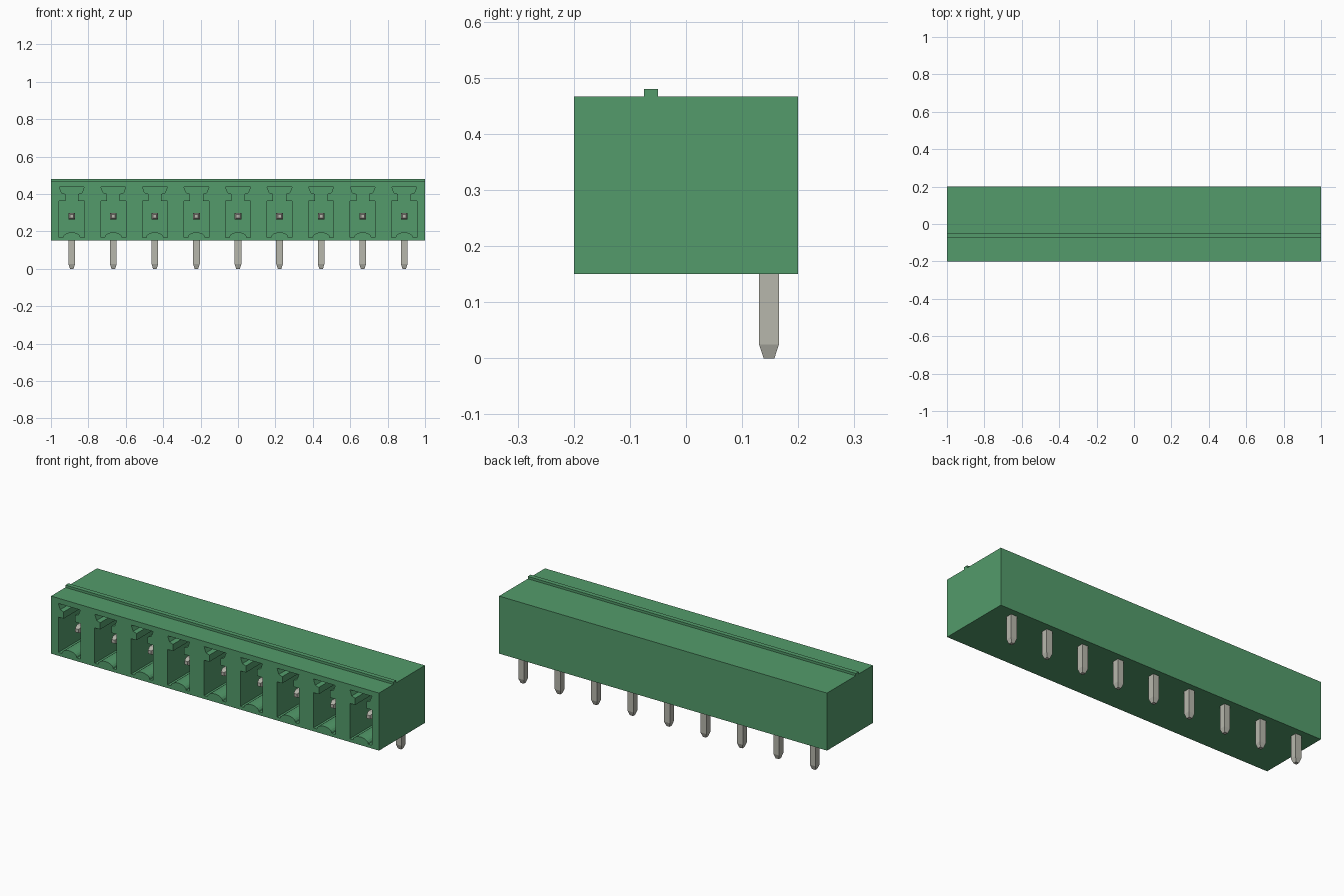
import bpy, bmesh, math

cube = bpy.data.objects.get("Cube")
if cube:
    bpy.data.objects.remove(cube, do_unlink=True)


def material(name, rgb):
    m = bpy.data.materials.new(name)
    m.use_nodes = True
    m.diffuse_color = (*rgb, 1)
    m.node_tree.nodes["Principled BSDF"].inputs["Base Color"].default_value = (*rgb, 1)
    return m


GREEN = material("green plastic", (0.087, 0.33, 0.147))
METAL = material("tinned metal", (0.475, 0.475, 0.415))

COUNT, PITCH = 9, 2 / 9
CENTRES = [(i - (COUNT - 1) / 2) * PITCH for i in range(COUNT)]
FRONT, BACK, BOTTOM, TOP = -0.2, 0.2, 0.15, 0.467
PIN_Y, PIN_Z = 0.148, 0.281


def add_loft(bm, rings):
    """Skin a closed solid through rings of equal point count."""
    loops = [[bm.verts.new(p) for p in ring] for ring in rings]
    n = len(loops[0])
    for a, b in zip(loops, loops[1:]):
        for i in range(n):
            j = (i + 1) % n
            bm.faces.new((a[i], a[j], b[j], b[i]))
    bm.faces.new(loops[0][::-1])
    bm.faces.new(loops[-1])


def finish_mesh(name, bm, mat):
    bmesh.ops.recalc_face_normals(bm, faces=bm.faces)
    me = bpy.data.meshes.new(name)
    bm.to_mesh(me)
    bm.free()
    me.materials.append(mat)
    return me


def add_object(name, me):
    ob = bpy.data.objects.new(name, me)
    bpy.context.collection.objects.link(ob)
    return ob


# Housing: side profile with the keying ridge, extruded along x
profile = [(FRONT, BOTTOM), (BACK, BOTTOM), (BACK, TOP), (-0.05, TOP),
           (-0.05, 0.48), (-0.075, 0.48), (-0.075, TOP), (FRONT, TOP)]
bm = bmesh.new()
add_loft(bm, [[(x, y, z) for y, z in profile] for x in (-1, 1)])
housing = add_object("housing", finish_mesh("housing", bm, GREEN))

# Socket outline: arched floor, wide chamber, narrow neck and flared slot
half = [(0.067, 0.168), (0.067, 0.363), (0.034, 0.363), (0.034, 0.400),
        (0.055, 0.407), (0.067, 0.438)]
arch = [(0.046 * math.cos(a), 0.168 + 0.027 * math.sin(a))
        for a in (math.pi * (1 - k / 10) for k in range(11))]
outline = half + [(-x, z) for x, z in reversed(half)] + arch
bm = bmesh.new()
for cx in CENTRES:
    add_loft(bm, [[(cx + x, y, z) for x, z in outline] for y in (FRONT - 0.05, 0.1)])
cutter = add_object("socket_cutter", finish_mesh("socket_cutter", bm, GREEN))
cutter.hide_render = True

# Cut the sockets and bake the result
cut = housing.modifiers.new("sockets", 'BOOLEAN')
cut.operation = 'DIFFERENCE'
cut.solver = 'EXACT'
cut.object = cutter
depsgraph = bpy.context.evaluated_depsgraph_get()
housing.data = bpy.data.meshes.new_from_object(housing.evaluated_get(depsgraph))
housing.modifiers.clear()
bpy.data.objects.remove(cutter, do_unlink=True)

# Pin: square bar with tapered ends, mitred at the right-angle bend
H, TIP = 0.0178, 0.0095
path = [  # y, z, half width, y share, z share
    (PIN_Y, 0.0, TIP, 1, 0), (PIN_Y, 0.025, H, 1, 0), (PIN_Y, PIN_Z, H, 1, 1),
    (-0.11, PIN_Z, H, 0, 1), (-0.135, PIN_Z, TIP, 0, 1)]
corners = [(-1, -1), (1, -1), (1, 1), (-1, 1)]
bm = bmesh.new()
add_loft(bm, [[(sx * h, y + s * h * a, z + s * h * b) for sx, s in corners]
              for y, z, h, a, b in path])
pin_mesh = finish_mesh("pin", bm, METAL)
for i, cx in enumerate(CENTRES):
    add_object(f"pin_{i + 1}", pin_mesh).location.x = cx
